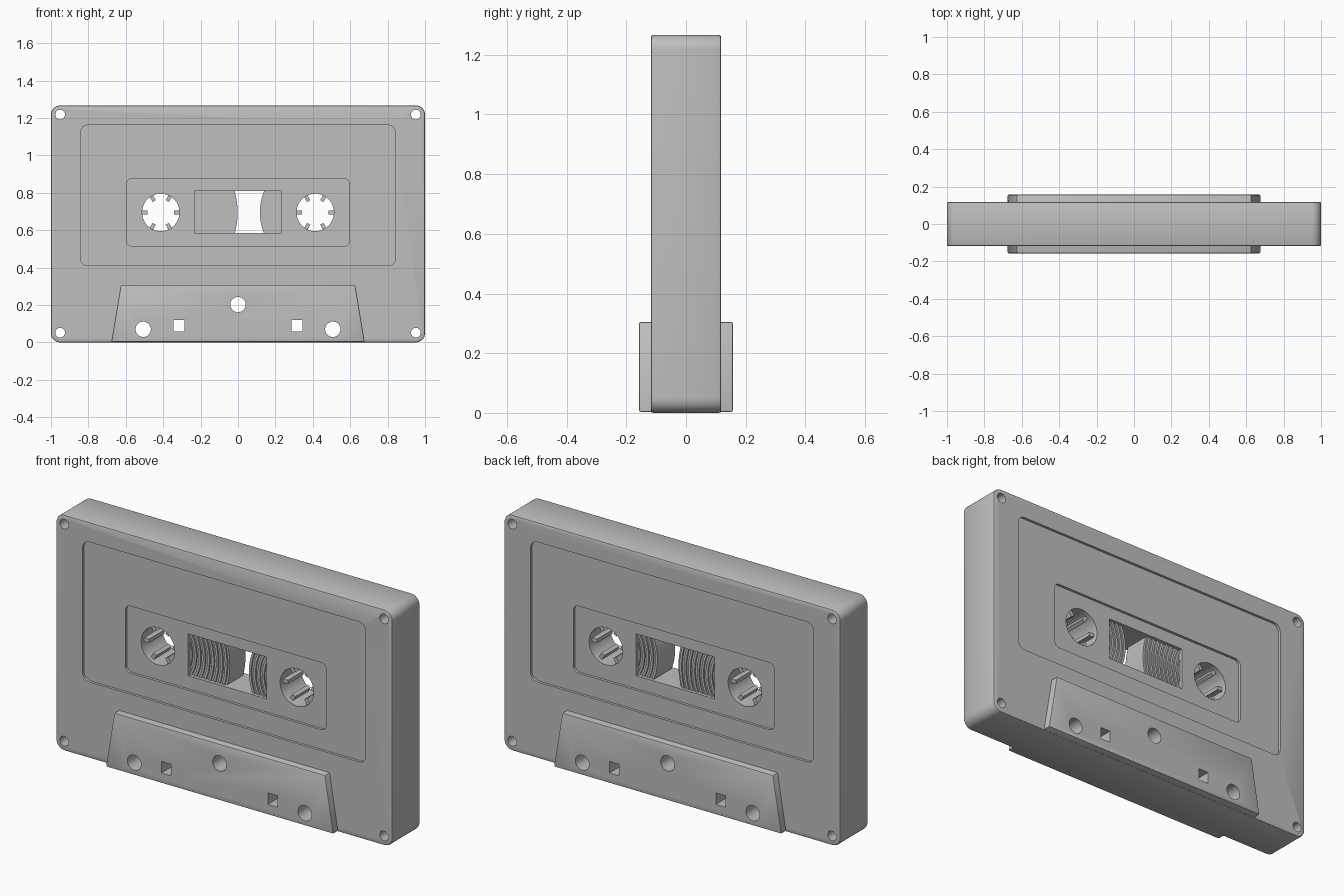
import bpy
import bmesh
from math import sin, cos, pi, radians

if "Cube" in bpy.data.objects:
    bpy.data.objects.remove(bpy.data.objects["Cube"], do_unlink=True)

grey = bpy.data.materials.new("shell grey")
grey.use_nodes = True
COLOUR = (0.52, 0.52, 0.52, 1)
grey.diffuse_color = COLOUR
grey.node_tree.nodes["Principled BSDF"].inputs["Base Color"].default_value = COLOUR


def finish(bm, name):
    bmesh.ops.recalc_face_normals(bm, faces=bm.faces[:])
    mesh = bpy.data.meshes.new(name)
    bm.to_mesh(mesh)
    bm.free()
    mesh.materials.append(grey)
    obj = bpy.data.objects.new(name, mesh)
    bpy.context.collection.objects.link(obj)
    return obj


def prism(name, outline, y0, y1):
    """Extrude an (x, z) outline from y0 to y1."""
    bm = bmesh.new()
    face = bm.faces.new([bm.verts.new((x, y0, z)) for x, z in outline])
    ext = bmesh.ops.extrude_face_region(bm, geom=[face])
    moved = [v for v in ext["geom"] if isinstance(v, bmesh.types.BMVert)]
    bmesh.ops.translate(bm, verts=moved, vec=(0, y1 - y0, 0))
    return finish(bm, name)


def circle(cx, cz, r, n=40):
    return [(cx + r * cos(2 * pi * i / n), cz + r * sin(2 * pi * i / n)) for i in range(n)]


def rect(x0, x1, z0, z1):
    return [(x0, z0), (x1, z0), (x1, z1), (x0, z1)]


def round_rect(x0, x1, z0, z1, r, n=8):
    corners = [(x1 - r, z1 - r), (x0 + r, z1 - r), (x0 + r, z0 + r), (x1 - r, z0 + r)]
    return [(cx + r * cos(pi / 2 * (q + i / n)), cz + r * sin(pi / 2 * (q + i / n)))
            for q, (cx, cz) in enumerate(corners) for i in range(n + 1)]


def activate(obj):
    bpy.ops.object.select_all(action='DESELECT')
    obj.select_set(True)
    bpy.context.view_layer.objects.active = obj


def soften(obj, width):
    mod = obj.modifiers.new("edge", 'BEVEL')
    mod.width, mod.segments = width, 2
    mod.limit_method, mod.angle_limit = 'ANGLE', radians(40)
    activate(obj)
    bpy.ops.object.modifier_apply(modifier=mod.name)


def cut(obj, outline, y0=-0.3, y1=0.3):
    cutter = prism("cutter", outline, y0, y1)
    mod = obj.modifiers.new("cut", 'BOOLEAN')
    mod.operation, mod.solver, mod.object = 'DIFFERENCE', 'EXACT', cutter
    activate(obj)
    bpy.ops.object.modifier_apply(modifier=mod.name)
    bpy.data.objects.remove(cutter, do_unlink=True)


def smooth(obj):
    activate(obj)
    bpy.ops.object.shade_smooth_by_angle(angle=radians(25))


HUB_X, HUB_Z, HUB_R = 0.413, 0.695, 0.1
HALF = 0.118

# Shell and the raised head plate on both faces
shell = prism("shell", round_rect(-1, 1, 0, 1.267, 0.05), -HALF, HALF)
soften(shell, 0.008)
plate = prism("head_plate", [(-0.677, 0.003), (0.677, 0.003), (0.627, 0.305), (-0.627, 0.305)],
              -0.157, 0.157)
soften(plate, 0.006)

# Stepped label recesses on the front and back
for side in (-1, 1):
    for outline, depth in ((round_rect(-0.842, 0.842, 0.41, 1.162, 0.04), 0.014),
                           (round_rect(-0.597, 0.597, 0.515, 0.875, 0.03), 0.028)):
        cut(shell, outline, *sorted((side * 0.3, side * (HALF - depth))))

# Window, hub holes and screw holes
cut(shell, rect(-0.233, 0.233, 0.585, 0.81))
for s in (-1, 1):
    cut(shell, circle(s * HUB_X, HUB_Z, HUB_R, 56))
    for z in (0.052, 1.218):
        cut(shell, circle(s * 0.951, z, 0.026, 24))

# Guide holes through plate and shell
guides = [circle(0, 0.202, 0.041)]
for s in (-1, 1):
    guides.append(circle(s * 0.507, 0.07, 0.041))
    guides.append(rect(s * 0.316 - 0.029, s * 0.316 + 0.029, 0.058, 0.12))
for part in (shell, plate):
    for outline in guides:
        cut(part, outline)
    smooth(part)


def tape_reel(name, cx, inner, outer, n=120):
    """Lathe a grooved tape winding around the hub axis."""
    profile, r, layer = [], inner, 0
    step = 0.013
    while r < outer - step / 2:
        y = 0.075 if layer % 2 else 0.067
        profile += [(r, y), (min(r + step, outer), y)]
        r, layer = r + step, layer + 1
    profile += [(pr, -y) for pr, y in reversed(profile)]
    bm = bmesh.new()
    rings = [[bm.verts.new((cx + r * cos(2 * pi * i / n), y, HUB_Z + r * sin(2 * pi * i / n)))
              for r, y in profile] for i in range(n)]
    for i in range(n):
        a, b = rings[i], rings[(i + 1) % n]
        for j in range(len(profile)):
            k = (j + 1) % len(profile)
            bm.faces.new((a[j], a[k], b[k], b[j]))
    reel = finish(bm, name)
    smooth(reel)


tape_reel("full_tape_reel", -HUB_X, 0.14, 0.411)
tape_reel("small_tape_reel", HUB_X, 0.14, 0.298)

# Six drive teeth inside each hub
for s, name in ((-1, "right_hub_tooth"), (1, "left_hub_tooth")):
    for i in range(6):
        a = i * pi / 3
        outline = [(s * HUB_X + r * cos(a) - w * sin(a), HUB_Z + r * sin(a) + w * cos(a))
                   for r, w in ((0.07, -0.01), (0.105, -0.01), (0.105, 0.01), (0.07, 0.01))]
        prism(f"{name}_{i + 1}", outline, -0.065, 0.065)
